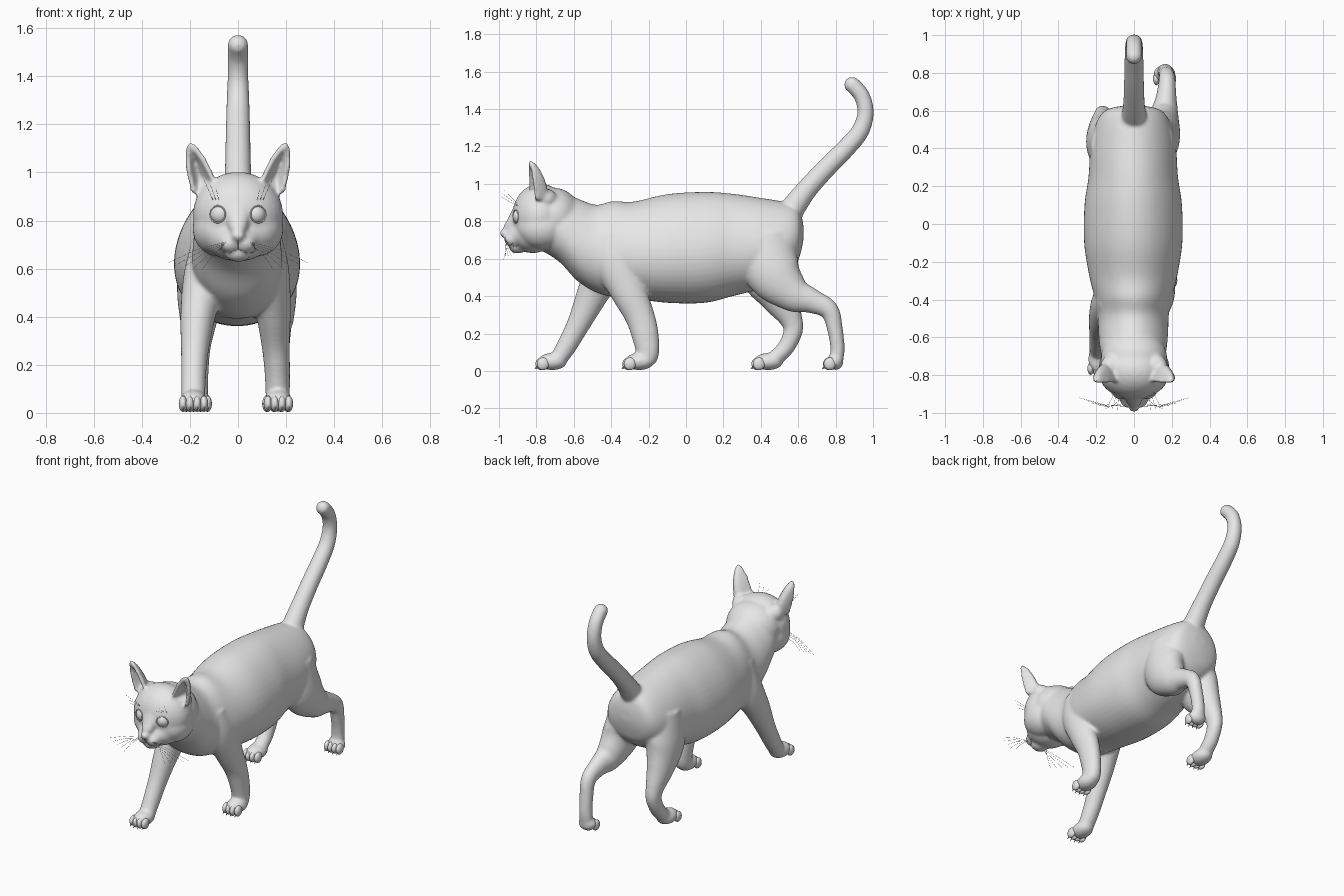
import bpy, bmesh, math
from mathutils import Matrix, Vector

if "Cube" in bpy.data.objects:
    bpy.data.objects.remove(bpy.data.objects["Cube"], do_unlink=True)

grey = bpy.data.materials.new("plain grey")
grey.use_nodes = True
grey.diffuse_color = (0.8, 0.8, 0.8, 1)
grey.node_tree.nodes["Principled BSDF"].inputs["Base Color"].default_value = (0.8, 0.8, 0.8, 1)


def finish(name, bm):
    """Turn a bmesh into a smooth shaded object."""
    bmesh.ops.recalc_face_normals(bm, faces=bm.faces)
    for face in bm.faces:
        face.smooth = True
    mesh = bpy.data.meshes.new(name)
    bm.to_mesh(mesh)
    bm.free()
    mesh.materials.append(grey)
    obj = bpy.data.objects.new(name, mesh)
    bpy.context.collection.objects.link(obj)
    return obj


def ellipsoid(bm, centre, radii, segments=32):
    matrix = Matrix.Translation(centre) @ Matrix.Diagonal((*radii, 1))
    bmesh.ops.create_uvsphere(bm, u_segments=segments, v_segments=segments // 2,
                              radius=1, matrix=matrix)


def catmull(a, b, c, d, t):
    return [0.5 * (2 * q + (r - p) * t + (2 * p - 5 * q + 4 * r - s) * t * t
                   + (3 * q - p - 3 * r + s) * t ** 3)
            for p, q, r, s in zip(a, b, c, d)]


def loft(bm, stations, upright=False, pear=0, steps=6, sides=48):
    """Smooth tube through stations of x, y, z, side radius, in-plane radius."""
    padded = [stations[0], *stations, stations[-1]]
    dense = []
    for i in range(len(stations) - 1):
        dense += [catmull(*padded[i:i + 4], k / steps) for k in range(steps)]
    dense.append(stations[-1])
    rings = []
    for i, (x, y, z, rx, rn) in enumerate(dense):
        before, after = dense[max(i - 1, 0)], dense[min(i + 1, len(dense) - 1)]
        tangent = Vector((0, after[1] - before[1], after[2] - before[2])).normalized()
        normal = Vector((0, 0, 1)) if upright else Vector((1, 0, 0)).cross(tangent)
        ring = []
        for k in range(sides):
            a = math.tau * k / sides
            across = rx * math.cos(a) * (1 - pear * math.sin(a))
            ring.append(bm.verts.new(Vector((x + across, y, z)) + normal * rn * math.sin(a)))
        rings.append(ring)
    for low, high in zip(rings, rings[1:]):
        for k in range(sides):
            j = (k + 1) % sides
            bm.faces.new((low[k], low[j], high[j], high[k]))
    bm.faces.new(rings[0])
    bm.faces.new(rings[-1])


def add_ear(bm, side, size=14):
    """Cupped shell open to the front."""
    base, tip = Vector((0.137, -0.815, 0.925)), Vector((0.203, -0.835, 1.128))
    grid, faces = [], []
    for i in range(size + 1):
        v = i / size
        width = (1 - v) ** 0.7 * (0.82 + 0.55 * v) + 0.06
        row = []
        for j in range(size + 1):
            u = 2 * j / size - 1
            p = base.lerp(tip, v) + Vector((0.066, 0.015, -0.018)) * u * width
            p.y += 0.095 * (1 - u * u) * width
            row.append(bm.verts.new((p.x * side, p.y, p.z)))
        grid.append(row)
    for low, high in zip(grid, grid[1:]):
        for j in range(size):
            faces.append(bm.faces.new((low[j], low[j + 1], high[j + 1], high[j])))
    bmesh.ops.recalc_face_normals(bm, faces=faces)
    bmesh.ops.solidify(bm, geom=faces, thickness=0.022)


body = bmesh.new()

# Neck and trunk: y, top, bottom, half width
trunk = [(-0.8, 0.98, 0.66, 0.14), (-0.68, 0.968, 0.585, 0.172), (-0.58, 0.922, 0.48, 0.183),
         (-0.48, 0.888, 0.42, 0.187), (-0.39, 0.908, 0.395, 0.203), (-0.28, 0.905, 0.387, 0.23),
         (-0.1, 0.945, 0.364, 0.258), (0.1, 0.957, 0.364, 0.256), (0.25, 0.947, 0.4, 0.235),
         (0.4, 0.925, 0.44, 0.225), (0.52, 0.905, 0.5, 0.2), (0.585, 0.885, 0.56, 0.165),
         (0.613, 0.845, 0.63, 0.12), (0.628, 0.78, 0.7, 0.04)]
loft(body, [(-0.004, y, (t + b) / 2, w, (t - b) / 2) for y, t, b, w in trunk],
     upright=True, pear=0.13)

# Tail
tail = [(0.53, 0.81, 0.07), (0.585, 0.89, 0.064), (0.65, 0.975, 0.056), (0.75, 1.085, 0.053),
        (0.85, 1.185, 0.051), (0.93, 1.28, 0.048), (0.96, 1.38, 0.044), (0.94, 1.47, 0.043),
        (0.89, 1.53, 0.043)]
loft(body, [(0, y, z, r, r) for y, z, r in tail])
ellipsoid(body, (0, 0.888, 1.53), (0.043, 0.043, 0.043))

# Legs
loft(body, [(0.1, -0.41, 0.74, 0.08, 0.1), (0.12, -0.38, 0.6, 0.092, 0.12),
            (0.145, -0.31, 0.43, 0.074, 0.096), (0.155, -0.25, 0.3, 0.06, 0.08),
            (0.162, -0.22, 0.2, 0.054, 0.073), (0.165, -0.205, 0.1, 0.051, 0.062),
            (0.165, -0.215, 0.05, 0.05, 0.05)])
loft(body, [(-0.1, -0.4, 0.74, 0.085, 0.1), (-0.13, -0.42, 0.58, 0.095, 0.11),
            (-0.165, -0.5, 0.41, 0.074, 0.085), (-0.18, -0.575, 0.25, 0.057, 0.062),
            (-0.185, -0.64, 0.13, 0.051, 0.053), (-0.185, -0.685, 0.06, 0.05, 0.045)])
loft(body, [(0.11, 0.43, 0.74, 0.1, 0.13), (0.138, 0.46, 0.54, 0.105, 0.15),
            (0.155, 0.57, 0.415, 0.08, 0.1), (0.17, 0.67, 0.375, 0.055, 0.067),
            (0.175, 0.765, 0.325, 0.044, 0.051), (0.17, 0.797, 0.22, 0.041, 0.042),
            (0.165, 0.81, 0.12, 0.041, 0.038), (0.162, 0.803, 0.05, 0.042, 0.037)])
loft(body, [(-0.12, 0.41, 0.74, 0.105, 0.13), (-0.148, 0.43, 0.54, 0.105, 0.15),
            (-0.163, 0.5, 0.39, 0.078, 0.1), (-0.165, 0.56, 0.28, 0.053, 0.063),
            (-0.165, 0.572, 0.21, 0.045, 0.051), (-0.168, 0.53, 0.12, 0.044, 0.045),
            (-0.17, 0.46, 0.055, 0.046, 0.042)])

# Paws, toes and claws
paws = {"left_front": (0.168, -0.25, 0.08), "right_front": (-0.185, -0.715, 0.08),
        "left_hind": (0.162, 0.797, 0.045), "right_hind": (-0.17, 0.44, 0.08)}
for name, (x, y, length) in paws.items():
    ellipsoid(body, (x, y, 0.05), (0.058, length, 0.046))
    toes, claws = bmesh.new(), bmesh.new()
    for k in (-1.5, -0.5, 0.5, 1.5):
        tx, ty = x + k * 0.029, y - length * (0.76 - 0.09 * abs(k))
        ellipsoid(toes, (tx, ty, 0.038), (0.018, 0.033, 0.034), 16)
        tilt = Matrix.Translation((tx, ty - 0.028, 0.02)) @ Matrix.Rotation(math.radians(140), 4, 'X')
        bmesh.ops.create_cone(claws, cap_ends=True, segments=8, radius1=0.007,
                              radius2=0.001, depth=0.026, matrix=tilt)
    finish(name + "_toes", toes)
    finish(name + "_claws", claws)

# Head: skull, nape, jaw, muzzle, nose bridge, nose, chin, cheeks, whisker pads and ears
ellipsoid(body, (0, -0.78, 0.825), (0.188, 0.15, 0.177))
ellipsoid(body, (0, -0.71, 0.825), (0.176, 0.15, 0.155))
ellipsoid(body, (0, -0.82, 0.73), (0.14, 0.12, 0.1))
ellipsoid(body, (0, -0.875, 0.718), (0.1, 0.085, 0.068))
loft(body, [(0, -0.87, 0.91, 0.07, 0.035), (0, -0.905, 0.83, 0.055, 0.035),
            (0, -0.95, 0.755, 0.034, 0.032)])
ellipsoid(body, (0, -0.97, 0.737), (0.03, 0.026, 0.023))
ellipsoid(body, (0, -0.9, 0.662), (0.055, 0.048, 0.034))
for side in (-1, 1):
    ellipsoid(body, (side * 0.075, -0.77, 0.765), (0.114, 0.135, 0.115))
    ellipsoid(body, (side * 0.032, -0.924, 0.703), (0.044, 0.05, 0.038))
    ellipsoid(body, (side * 0.115, -0.75, 0.92), (0.062, 0.06, 0.055))
    add_ear(body, side)

# Fuse the parts into one skin
cat = finish("body", body)
bpy.context.view_layer.objects.active = cat
cat.select_set(True)
remesh = cat.modifiers.new("fuse", 'REMESH')
remesh.mode = 'VOXEL'
remesh.voxel_size = 0.009
remesh.use_smooth_shade = True
soften = cat.modifiers.new("soften", 'SMOOTH')
soften.factor = 0.5
soften.iterations = 9
for modifier in ("fuse", "soften"):
    bpy.ops.object.modifier_apply(modifier=modifier)
bpy.context.view_layer.update()


def on_face(x, z):
    """Point and normal on the front of the skin."""
    hit, point, normal, _ = cat.ray_cast((x, -2, z), (0, 1, 0))
    return (point, normal) if hit else (Vector((x, -0.9, z)), Vector((0, -1, 0)))


def strokes(name, lines, thickness):
    curve = bpy.data.curves.new(name, 'CURVE')
    curve.dimensions = '3D'
    curve.bevel_depth = thickness
    curve.bevel_resolution = 1
    for points in lines:
        spline = curve.splines.new('POLY')
        spline.points.add(len(points) - 1)
        for target, p in zip(spline.points, points):
            target.co = (*p, 1)
    curve.materials.append(grey)
    obj = bpy.data.objects.new(name, curve)
    bpy.context.collection.objects.link(obj)


# Mouth line
mouth = [on_face(k * 0.01, 0.672 + 0.008 * math.cos(k * 0.7))[0] for k in range(-8, 9)]
philtrum = [on_face(0, 0.68 + k * 0.008)[0] for k in range(6)]
strokes("mouth_line", [mouth, philtrum], 0.002)

for side, label in ((1, "left"), (-1, "right")):
    # Eye and eyelid
    point, normal = on_face(side * 0.085, 0.826)
    eye = bmesh.new()
    ellipsoid(eye, point - normal * 0.031, (0.043, 0.043, 0.043))
    finish(label + "_eye", eye)
    bpy.ops.mesh.primitive_torus_add(major_radius=0.035, minor_radius=0.003, major_segments=32,
                                     minor_segments=8, location=point - normal * 0.001)
    lid = bpy.context.object
    lid.name = label + "_eyelid"
    lid.rotation_euler = normal.to_track_quat('Z', 'Y').to_euler()
    lid.data.materials.append(grey)
    bpy.ops.object.shade_smooth()

    # Whiskers on the muzzle and brow
    hairs = []
    for k in range(5):
        root = on_face(side * (0.045 + 0.006 * k), 0.712 - 0.007 * k)[0]
        end = Vector((side * (0.29 - 0.035 * k), -0.92 - 0.014 * k, 0.625 - 0.008 * k))
        hairs.append([root, root.lerp(end, 0.5) + Vector((0, -0.01, 0.012)), end])
    for k in range(3):
        root = on_face(side * (0.08 + 0.012 * k), 0.885)[0]
        hairs.append([root, Vector((side * (0.09 + 0.025 * k), -0.99 + 0.01 * k, 0.93 + 0.018 * k))])
    strokes(label + "_whiskers", hairs, 0.0007)
